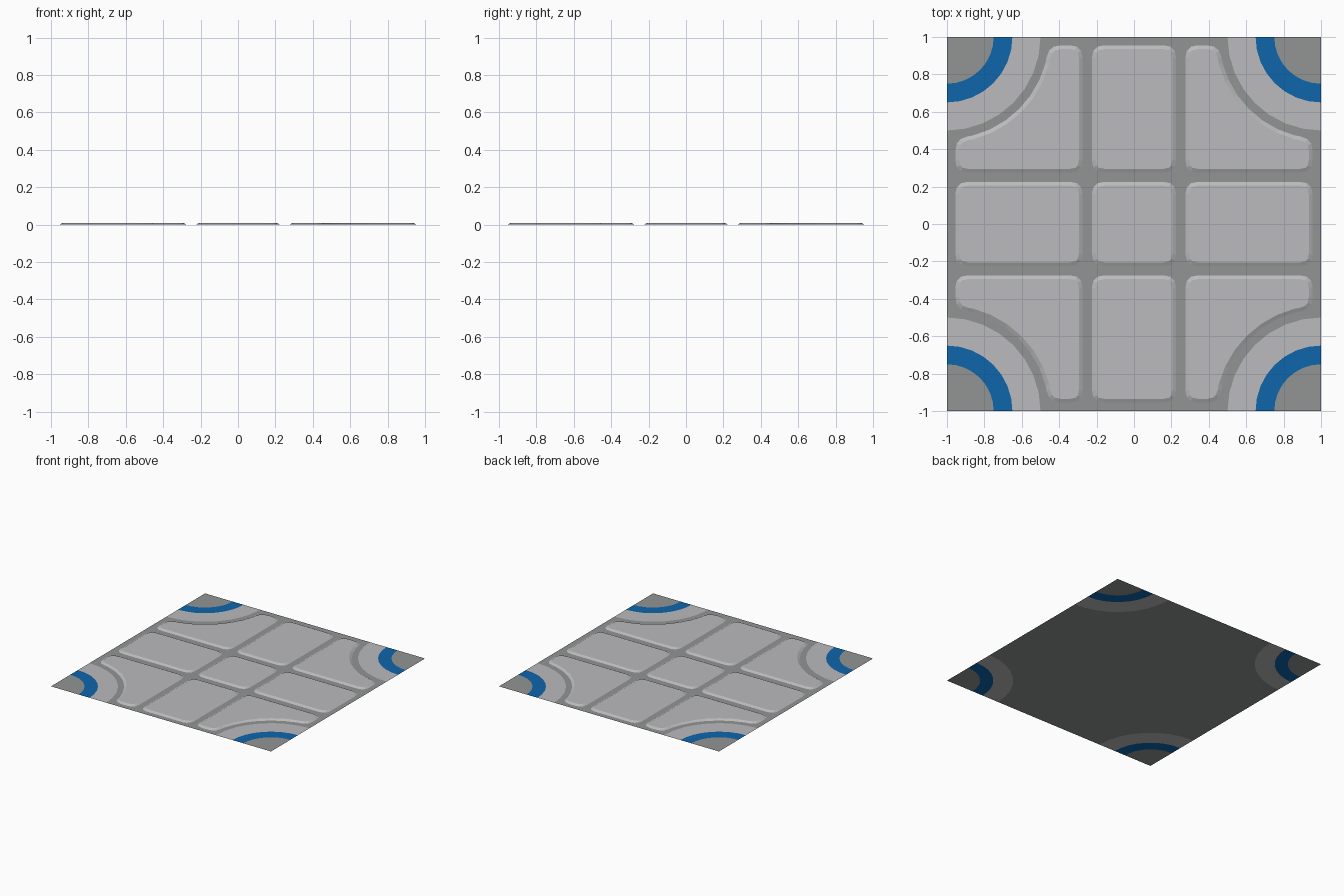
import bpy, bmesh, math
from mathutils import Vector

if "Cube" in bpy.data.objects:
    bpy.data.objects.remove(bpy.data.objects["Cube"])

SEG = 8            # segments per quarter circle
CORNERS = [(1, 1), (-1, 1), (-1, -1), (1, -1)]


def material(name, rgb):
    def lin(c):
        c /= 255
        return c / 12.92 if c <= 0.04045 else ((c + 0.055) / 1.055) ** 2.4
    m = bpy.data.materials.new(name)
    m.diffuse_color = (*[lin(c) for c in rgb], 1)
    m.use_nodes = True
    m.node_tree.nodes["Principled BSDF"].inputs["Base Color"].default_value = m.diffuse_color
    return m


dark_grey = material("dark grey", (145, 149, 148))
light_grey = material("light grey", (187, 187, 190))
blue = material("blue", (14, 102, 172))


def make_object(name, bm, mat):
    bmesh.ops.recalc_face_normals(bm, faces=bm.faces)
    for f in bm.faces:
        f.normal_update()
    if sum(f.normal.z for f in bm.faces) < 0:
        bmesh.ops.reverse_faces(bm, faces=bm.faces)
    me = bpy.data.meshes.new(name)
    bm.to_mesh(me)
    bm.free()
    me.materials.append(mat)
    ob = bpy.data.objects.new(name, me)
    bpy.context.collection.objects.link(ob)
    return ob


def arc(radius, sx, sy, a0=0.0, a1=math.pi / 2):
    """Quarter arc around the tile corner (sx, sy), bending into the tile."""
    pts = []
    for i in range(SEG + 1):
        a = a0 + (a1 - a0) * i / SEG
        pts.append(Vector((sx * (1 - radius * math.cos(a)),
                           sy * (1 - radius * math.sin(a)), 0)))
    return pts


def face(bm, pts):
    return bm.faces.new([bm.verts.new(p) for p in pts])


# Floor sheet: scalloped at the four corners
bm = bmesh.new()
outline = []
for sx, sy in CORNERS:
    pts = arc(0.5, sx, sy)
    outline += pts[::-1] if sx * sy > 0 else pts
f = face(bm, outline)
bmesh.ops.triangulate(bm, faces=[f])
make_object("floor", bm, dark_grey)

# Corner quarter discs
bm = bmesh.new()
for sx, sy in CORNERS:
    face(bm, [Vector((sx, sy, 0))] + arc(0.25, sx, sy)[::sx * sy])
make_object("corner_discs", bm, dark_grey)


# Flat rings around the corners
def rings(name, r0, r1, mat):
    bm = bmesh.new()
    for sx, sy in CORNERS:
        inner = [bm.verts.new(p) for p in arc(r0, sx, sy)]
        outer = [bm.verts.new(p) for p in arc(r1, sx, sy)]
        for i in range(SEG):
            q = [inner[i], outer[i], outer[i + 1], inner[i + 1]]
            bm.faces.new(q[::sx * sy])
    make_object(name, bm, mat)


rings("blue_stripes", 0.25, 0.35, blue)
rings("corner_bands", 0.35, 0.5, light_grey)


# Raised plates with rounded corners and sloped rims
def rounded(pts, sharp, r=0.065, steps=3):
    out = []
    for i, p in enumerate(pts):
        if i not in sharp:
            out.append(p)
            continue
        a = p + (pts[i - 1] - p).normalized() * r
        b = p + (pts[(i + 1) % len(pts)] - p).normalized() * r
        for k in range(steps + 1):
            t = k / steps
            out.append(a * (1 - t) ** 2 + p * 2 * t * (1 - t) + b * t * t)
    return out


def plate(name, pts):
    bm = bmesh.new()
    f = face(bm, pts)
    f.normal_update()
    if f.normal.z < 0:
        f.normal_flip()
    bmesh.ops.inset_region(bm, faces=[f], thickness=0.02, depth=0.01,
                           use_boundary=True, use_even_offset=True)
    make_object(name, bm, light_grey)


SPANS = {-1: (-0.955, -0.275), 0: (-0.225, 0.225), 1: (0.275, 0.955)}
for ix in SPANS:
    for iy in SPANS:
        if ix and iy:
            # corner plate with a concave arc cut out
            a0 = math.asin(0.045 / 0.545)
            cut = arc(0.545, ix, iy, a0, math.pi / 2 - a0)
            pts = cut + [Vector((ix * 0.955, iy * 0.275, 0)),
                         Vector((ix * 0.275, iy * 0.275, 0)),
                         Vector((ix * 0.275, iy * 0.955, 0))]
            plate("corner_plate", rounded(pts, {0, SEG, SEG + 1, SEG + 2, SEG + 3}))
        else:
            (x0, x1), (y0, y1) = SPANS[ix], SPANS[iy]
            pts = [Vector((x, y, 0)) for x, y in
                   ((x0, y0), (x1, y0), (x1, y1), (x0, y1))]
            plate("centre_plate" if ix == iy else "side_plate",
                  rounded(pts, {0, 1, 2, 3}))

# Base sheet closing the plates from below is the floor itself
